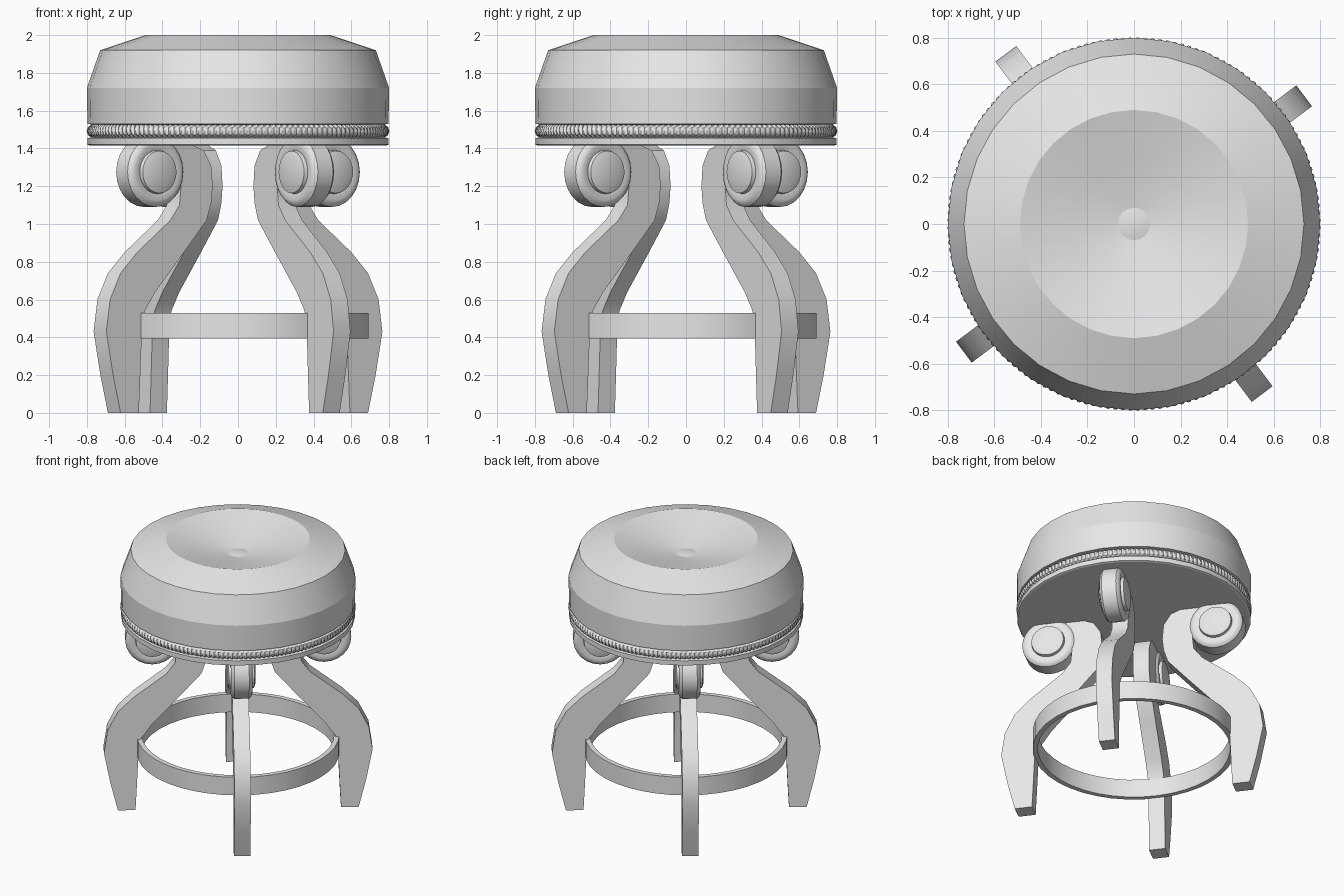
import bpy, bmesh, math
from mathutils import Matrix

if "Cube" in bpy.data.objects:
    bpy.data.objects.remove(bpy.data.objects["Cube"])

grey = bpy.data.materials.new("plain grey")
grey.diffuse_color = (0.8, 0.8, 0.8, 1)
grey.use_nodes = True
grey.node_tree.nodes["Principled BSDF"].inputs["Base Color"].default_value = grey.diffuse_color


def finish(name, bm, angle=30, matrix=None):
    bmesh.ops.recalc_face_normals(bm, faces=bm.faces)
    mesh = bpy.data.meshes.new(name)
    bm.to_mesh(mesh)
    bm.free()
    mesh.materials.append(grey)
    mesh.shade_smooth()
    mesh.set_sharp_from_angle(angle=math.radians(angle))
    ob = bpy.data.objects.new(name, mesh)
    bpy.context.collection.objects.link(ob)
    if matrix:
        ob.matrix_world = matrix
    return ob


def lathe(name, profile, sides, closed=False, angle=30, matrix=None):
    """Turn (radius, height) points round z; radius 0 becomes a pole."""
    bm = bmesh.new()
    rings = []
    for r, z in profile:
        if r == 0:
            rings.append([bm.verts.new((0, 0, z))] * sides)
        else:
            rings.append([bm.verts.new((r * math.cos(i * math.tau / sides),
                                        r * math.sin(i * math.tau / sides), z))
                          for i in range(sides)])
    pairs = list(zip(rings, rings[1:]))
    if closed:
        pairs.append((rings[-1], rings[0]))
    for a, b in pairs:
        for i in range(sides):
            j = (i + 1) % sides
            bm.faces.new(list(dict.fromkeys((a[i], a[j], b[j], b[i]))))
    return finish(name, bm, angle, matrix)


# Padded seat with a dished top and a groove for the rope trim
lathe("seat", [(0, 1.415), (0.785, 1.415), (0.797, 1.42), (0.797, 1.455), (0.765, 1.46),
               (0.765, 1.525), (0.797, 1.53), (0.80, 1.72), (0.73, 1.92), (0.49, 2.0),
               (0.27, 1.943), (0.07, 1.897), (0, 1.89)], 32, angle=15)

# Tufting button sitting flush in the dish
lathe("seat_button", [(0, 1.88), (0.06, 1.885), (0.07, 1.897), (0.04, 1.903), (0, 1.905)], 16)

# Twisted rope trim: a ring whose thickness ripples diagonally
bm = bmesh.new()
strands, steps, around = 156, 6, 10
grid = []
for i in range(strands * steps):
    t = i * math.tau / (strands * steps)
    row = []
    for k in range(around):
        p = k * math.tau / around
        minor = 0.025 + 0.011 * abs(math.sin((strands * t + p * 2) / 2))
        r = 0.766 + minor * math.cos(p)
        row.append(bm.verts.new((r * math.cos(t), r * math.sin(t), 1.492 + minor * math.sin(p))))
    grid.append(row)
for i, a in enumerate(grid):
    b = grid[(i + 1) % len(grid)]
    for k in range(around):
        m = (k + 1) % around
        bm.faces.new((a[k], b[k], b[m], a[m]))
finish("rope_trim", bm, 40)

# Foot ring
lathe("foot_ring", [(0.655, 0.395), (0.69, 0.395), (0.69, 0.53), (0.655, 0.53)], 40, closed=True)

# Legs: outer and inner edges of the S profile as (radius, height), foot to top
outer = [(0.82, 0), (0.87, 0.2), (0.915, 0.43), (0.89, 0.6), (0.82, 0.74), (0.71, 0.85), (0.49, 1.02),
         (0.43, 1.1), (0.42, 1.2), (0.43, 1.3), (0.49, 1.37), (0.59, 1.39)]
inner = [(0.70, 0), (0.69, 0.2), (0.68, 0.42), (0.66, 0.54), (0.59, 0.64), (0.40, 0.85), (0.25, 1.02),
         (0.22, 1.11), (0.21, 1.2), (0.22, 1.31), (0.27, 1.39), (0.40, 1.44)]
half = 0.056
# Half profile of the scroll as (radius, distance from the leg's middle)
scroll = [(0, 0.1), (0.08, 0.097), (0.112, 0.087), (0.116, 0.066), (0.15, 0.074),
          (0.172, 0.066), (0.185, 0.05)]
scroll += [(r, -w) for r, w in reversed(scroll)]

for n in range(4):
    spin = Matrix.Rotation(math.radians(37 + 90 * n), 4, 'Z')
    bm = bmesh.new()
    rows = [[bm.verts.new(c) for c in ((o[0], -half, o[1]), (o[0], half, o[1]),
                                       (i[0], half, i[1]), (i[0], -half, i[1]))]
            for o, i in zip(outer, inner)]
    for a, b in zip(rows, rows[1:]):
        for k in range(4):
            m = (k + 1) % 4
            bm.faces.new((a[k], a[m], b[m], b[k]))
    bm.faces.new(rows[0])
    bm.faces.new(rows[-1])
    finish(f"leg_{n + 1}", bm, 35, spin)
    # Rolled scroll with a round boss on each side
    lathe(f"leg_scroll_{n + 1}", scroll, 24, angle=35,
          matrix=spin @ Matrix.Translation((0.585, 0, 1.275)) @ Matrix.Rotation(math.pi / 2, 4, 'X'))
